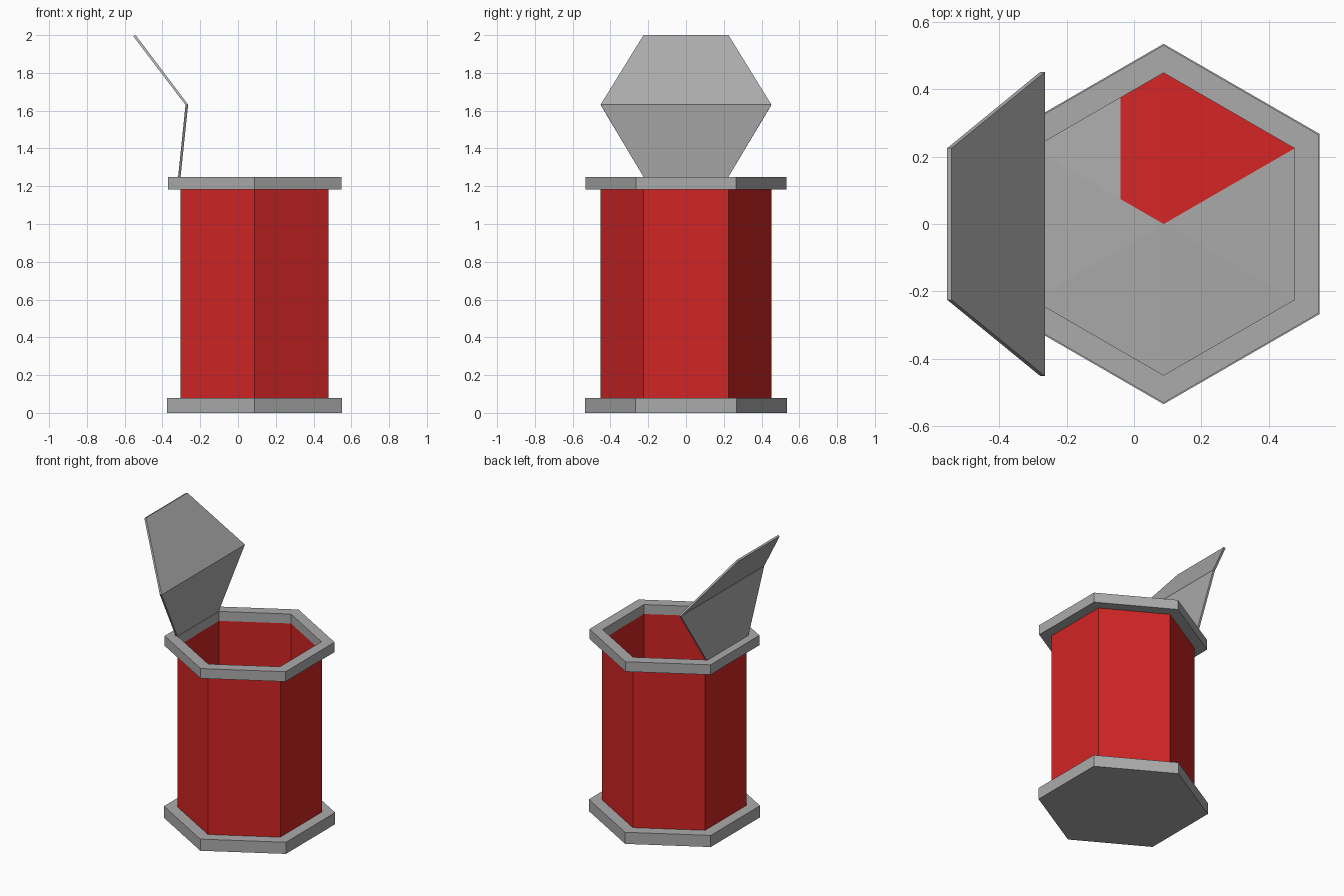
import bpy, bmesh, math
from mathutils import Vector

if "Cube" in bpy.data.objects:
    bpy.data.objects.remove(bpy.data.objects["Cube"])

CX = 0.088  # the can sits right of centre, the open lid hangs out to the left


def material(name, rgb):
    m = bpy.data.materials.new(name)
    m.diffuse_color = (*rgb, 1)
    m.use_nodes = True
    m.node_tree.nodes["Principled BSDF"].inputs["Base Color"].default_value = m.diffuse_color
    return m


GREY = material("grey metal", (0.41, 0.41, 0.41))
RED = material("red paint", (0.64, 0.018, 0.018))


def finish(name, bm, *mats):
    bmesh.ops.recalc_face_normals(bm, faces=bm.faces)
    me = bpy.data.meshes.new(name)
    bm.to_mesh(me)
    bm.free()
    for m in mats:
        me.materials.append(m)
    ob = bpy.data.objects.new(name, me)
    bpy.context.collection.objects.link(ob)
    return ob


def hexagon(bm, r, z):
    return [bm.verts.new((CX + r * math.cos(math.radians(30 + 60 * k)),
                          r * math.sin(math.radians(30 + 60 * k)), z)) for k in range(6)]


def hex_ring(name, r_out, r_in, z0, z1, mat):
    """Hollow hexagonal prism."""
    bm = bmesh.new()
    loops = [hexagon(bm, r, z) for r, z in ((r_out, z0), (r_out, z1), (r_in, z1), (r_in, z0))]
    for i in range(4):
        a, b = loops[i], loops[(i + 1) % 4]
        for k in range(6):
            n = (k + 1) % 6
            bm.faces.new((a[k], a[n], b[n], b[k]))
    return finish(name, bm, mat)


# Body, rim and base
hex_ring("body", 0.452, 0.449, 0.01, 1.185, RED)
hex_ring("top_rim", 0.531, 0.449, 1.182, 1.25, GREY)
hex_ring("base_band", 0.535, 0.45, 0.0, 0.08, GREY)

# Underside plate
bm = bmesh.new()
bm.faces.new(hexagon(bm, 0.535, 0.0))
ob = finish("base_plate", bm, GREY)
ob.data.flip_normals() if ob.data.polygons[0].normal.z > 0 else None

# Inner floor: shallow six-sided fan, red on its back part
bm = bmesh.new()
ring = hexagon(bm, 0.45, 0.006)
apex = bm.verts.new((CX, 0, 0.03))
for k in range(6):
    bm.faces.new((ring[k], ring[(k + 1) % 6], apex))
bmesh.ops.bisect_plane(bm, geom=bm.verts[:] + bm.edges[:] + bm.faces[:],
                       plane_co=Vector((-0.04, 0, 0)), plane_no=Vector((1, 0, 0)))
for f in bm.faces:
    c = f.calc_center_median()
    angle = math.degrees(math.atan2(c.y, c.x - CX))
    f.material_index = int(30 < angle < 150 and c.x > -0.04)
finish("inner_floor", bm, GREY, RED)

# Open lid: bent thin plate, two trapezoids sharing the wide fold line
outer = [(-0.317, 1.25), (-0.278, 1.63), (-0.555, 1.995)]
inner = [(-0.304, 1.25), (-0.264, 1.632), (-0.542, 2.0)]
half = [0.225, 0.452, 0.225]
bm = bmesh.new()
rows = []
for o, i, h in zip(outer, inner, half):
    rows.append([bm.verts.new((x, y, z)) for x, y, z in
                 ((o[0], -h, o[1]), (o[0], h, o[1]), (i[0], h, i[1]), (i[0], -h, i[1]))])
for a, b in zip(rows, rows[1:]):
    for k in range(4):
        n = (k + 1) % 4
        bm.faces.new((a[k], a[n], b[n], b[k]))
bm.faces.new(rows[0])
bm.faces.new(rows[-1])
finish("lid", bm, GREY)
